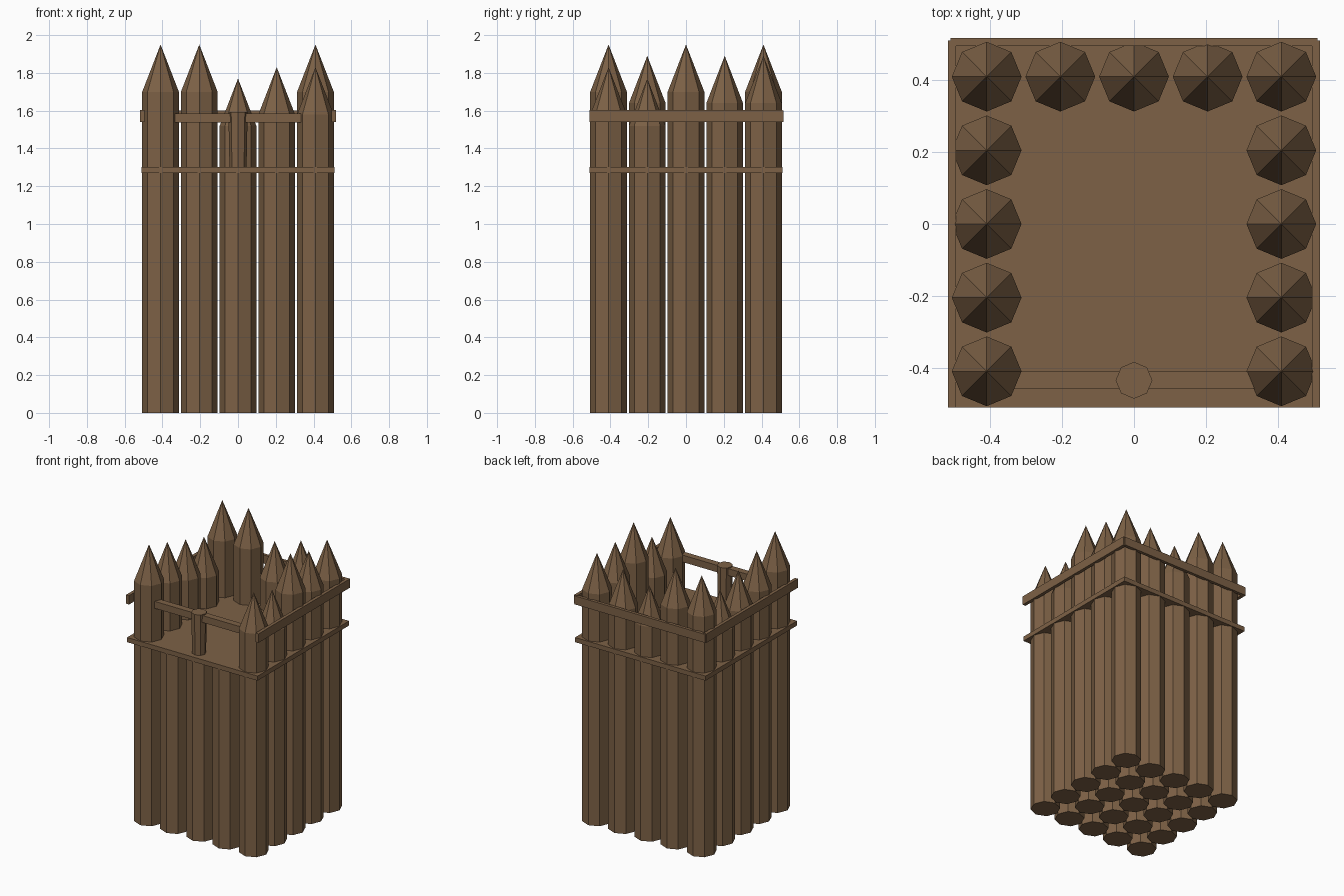
import bpy, bmesh, math

if "Cube" in bpy.data.objects:
    bpy.data.objects.remove(bpy.data.objects["Cube"])

wood = bpy.data.materials.new("brown_wood")
wood.diffuse_color = (0.205, 0.120, 0.061, 1)
wood.use_nodes = True
wood.node_tree.nodes["Principled BSDF"].inputs["Base Color"].default_value = wood.diffuse_color

PITCH = 0.205      # spacing of the logs
R = 0.097          # log radius
TIP = 0.25         # height of a sharpened end
FLOOR = 1.285


def lathe(name, x, y, rings, sides=8):
    """Faceted solid from (radius, z) rings; radius 0 makes a point."""
    bm = bmesh.new()
    prev = None
    for r, z in rings:
        if r == 0:
            ring = [bm.verts.new((x, y, z))]
        else:
            ring = [bm.verts.new((x + r * math.cos(2 * math.pi * i / sides),
                                  y + r * math.sin(2 * math.pi * i / sides), z))
                    for i in range(sides)]
        if prev is None:
            bm.faces.new(ring[::-1])
        else:
            for i in range(sides):
                j = (i + 1) % sides
                if len(ring) == 1:
                    bm.faces.new((prev[i], prev[j], ring[0]))
                else:
                    bm.faces.new((prev[i], prev[j], ring[j], ring[i]))
        prev = ring
    if len(prev) > 1:
        bm.faces.new(prev)
    finish(name, bm)


def box(name, x0, x1, y0, y1, z0, z1):
    bm = bmesh.new()
    bmesh.ops.create_cube(bm, size=1)
    for v in bm.verts:
        v.co = ((x0 + x1) / 2 + v.co.x * (x1 - x0),
                (y0 + y1) / 2 + v.co.y * (y1 - y0),
                (z0 + z1) / 2 + v.co.z * (z1 - z0))
    finish(name, bm)


def finish(name, bm):
    me = bpy.data.meshes.new(name)
    bm.to_mesh(me)
    bm.free()
    me.materials.append(wood)
    bpy.context.collection.objects.link(bpy.data.objects.new(name, me))


# Tip heights of the tall logs, keyed by grid column and row
tips = {(-2, -2): 1.95, (-2, -1): 1.89, (-2, 0): 1.83, (-2, 1): 1.77, (-2, 2): 1.95,
        (-1, 2): 1.95, (0, 2): 1.77, (1, 2): 1.83, (2, 2): 1.89,
        (2, 1): 1.89, (2, 0): 1.95, (2, -1): 1.77, (2, -2): 1.83}

# Grid of logs: pointed on three sides, cut off under the floor elsewhere
for i in range(-2, 3):
    for j in range(-2, 3):
        x, y = i * PITCH, j * PITCH
        if (i, j) in tips:
            t = tips[i, j]
            lathe("pointed_log", x, y, [(R, 0), (R, t - TIP), (0, t)])
        else:
            lathe("support_log", x, y, [(R, 0), (R, FLOOR)])

# Platform floor
box("floor", -0.511, 0.511, -0.511, 0.511, 1.27, 1.303)

# Outer rails on the sides and back
for s in (-1, 1):
    a, b = sorted((s * 0.495, s * 0.518))
    box("side_rail", a, b, -0.511, 0.511, 1.54, 1.603)
box("back_rail", -0.511, 0.511, 0.495, 0.517, 1.54, 1.6)

# Front railing and its post
box("front_rail", -0.41, 0.41, -0.458, -0.411, 1.537, 1.586)
lathe("front_post", 0, -0.435, [(0.045, 1.29), (0.051, 1.592)])
